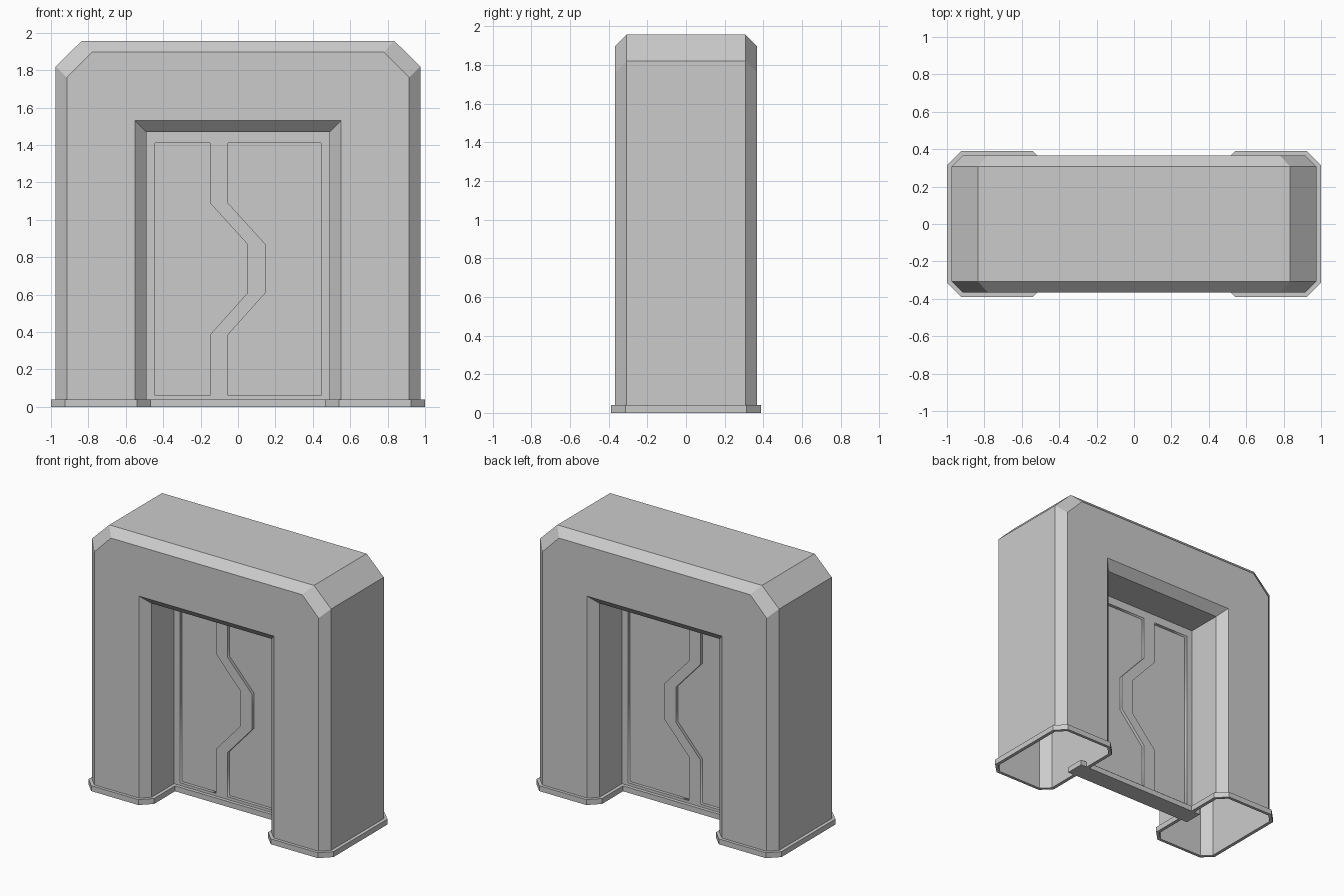
import bpy, bmesh

if "Cube" in bpy.data.objects:
    bpy.data.objects.remove(bpy.data.objects["Cube"])


def mesh_object(name, bm):
    bmesh.ops.recalc_face_normals(bm, faces=bm.faces)
    me = bpy.data.meshes.new(name)
    bm.to_mesh(me)
    bm.free()
    ob = bpy.data.objects.new(name, me)
    bpy.context.collection.objects.link(ob)
    return ob


def box(name, x, y, z0, z1):
    """Box centred on x = y = 0, given half sizes."""
    bm = bmesh.new()
    bmesh.ops.create_cube(bm, size=1)
    for v in bm.verts:
        v.co = (v.co.x * 2 * x, v.co.y * 2 * y, z1 if v.co.z > 0 else z0)
    return mesh_object(name, bm)


def arch(half_w, z_shoulder, shoulder_x, z_top, open_x, open_z):
    """Closed x/z outline of the doorway, starting at the right foot."""
    right = [(half_w, 0), (half_w, z_shoulder), (shoulder_x, z_top)]
    inner = [(-open_x, 0), (-open_x, open_z)]
    return (right + [(-x, z) for x, z in reversed(right)]
            + inner + [(-x, z) for x, z in reversed(inner)])


# Arch frame: hollow shell, chamfered front and back, open underneath
body = arch(0.975, 1.82, 0.835, 1.957, 0.49, 1.47)
face = arch(0.915, 1.76, 0.78, 1.897, 0.55, 1.53)
bm = bmesh.new()
rings = [[bm.verts.new((x, y, z)) for x, z in outline]
         for y, outline in ((-0.367, face), (-0.307, body), (0.307, body), (0.367, face))]
for a, b in zip(rings, rings[1:]):
    for i in range(len(a)):
        j = (i + 1) % len(a)
        if a[i].co.z or a[j].co.z:          # skip the undersides of the feet
            bm.faces.new((a[i], a[j], b[j], b[i]))
bm.faces.new(rings[0])
bm.faces.new(rings[-1])
mesh_object("arch_frame", bm)


# Base trim: a flat collar around each foot
def foot(x0, x1, y, cut):
    half = [(x1, y - cut), (x1 - cut, y), (x0 + cut, y), (x0, y - cut)]
    return half + [(x, -v) for x, v in reversed(half)]


inner, outer = foot(0.49, 0.975, 0.367, 0.06), foot(0.465, 1.0, 0.389, 0.075)
for name, side in (("base_trim_right", 1), ("base_trim_left", -1)):
    bm = bmesh.new()
    loops = [[bm.verts.new((side * x, y, z)) for x, y in pts]
             for pts, z in ((inner, 0), (outer, 0), (outer, 0.04), (inner, 0.04))]
    for k in range(4):
        a, b = loops[k], loops[(k + 1) % 4]
        for i in range(8):
            j = (i + 1) % 8
            bm.faces.new((a[i], a[j], b[j], b[i]))
    mesh_object(name, bm)

# Threshold strip between the feet
box("threshold", 0.54, 0.07, 0, 0.04)

# Door surround with two openings separated by the zigzag seam
seam = [(-0.15, 0.06), (-0.15, 0.385), (0.05, 0.608), (0.05, 0.87), (-0.15, 1.09), (-0.15, 1.41)]
splines = [
    [(-0.49, 0.02), (0.49, 0.02), (0.49, 1.47), (-0.49, 1.47)],
    [(-0.443, 1.41), (-0.443, 0.06)] + seam,
    [(0.443, 1.41), (0.443, 0.06)] + [(x + 0.096, z) for x, z in seam],
]
cu = bpy.data.curves.new("door_surround", "CURVE")
cu.dimensions = "2D"
cu.fill_mode = "BOTH"
cu.extrude = 0.045
for pts in splines:
    sp = cu.splines.new("POLY")
    sp.points.add(len(pts) - 1)
    for p, (x, z) in zip(sp.points, pts):
        p.co = (x, z, 0, 1)
    sp.use_cyclic_u = True
surround = bpy.data.objects.new("door_surround", cu)
surround.rotation_euler.x = 1.5707963
bpy.context.collection.objects.link(surround)
bpy.context.view_layer.objects.active = surround
surround.select_set(True)
bpy.ops.object.convert(target="MESH")

# Recessed door leaves behind the openings
box("door_leaves", 0.46, 0.022, 0.03, 1.44)
